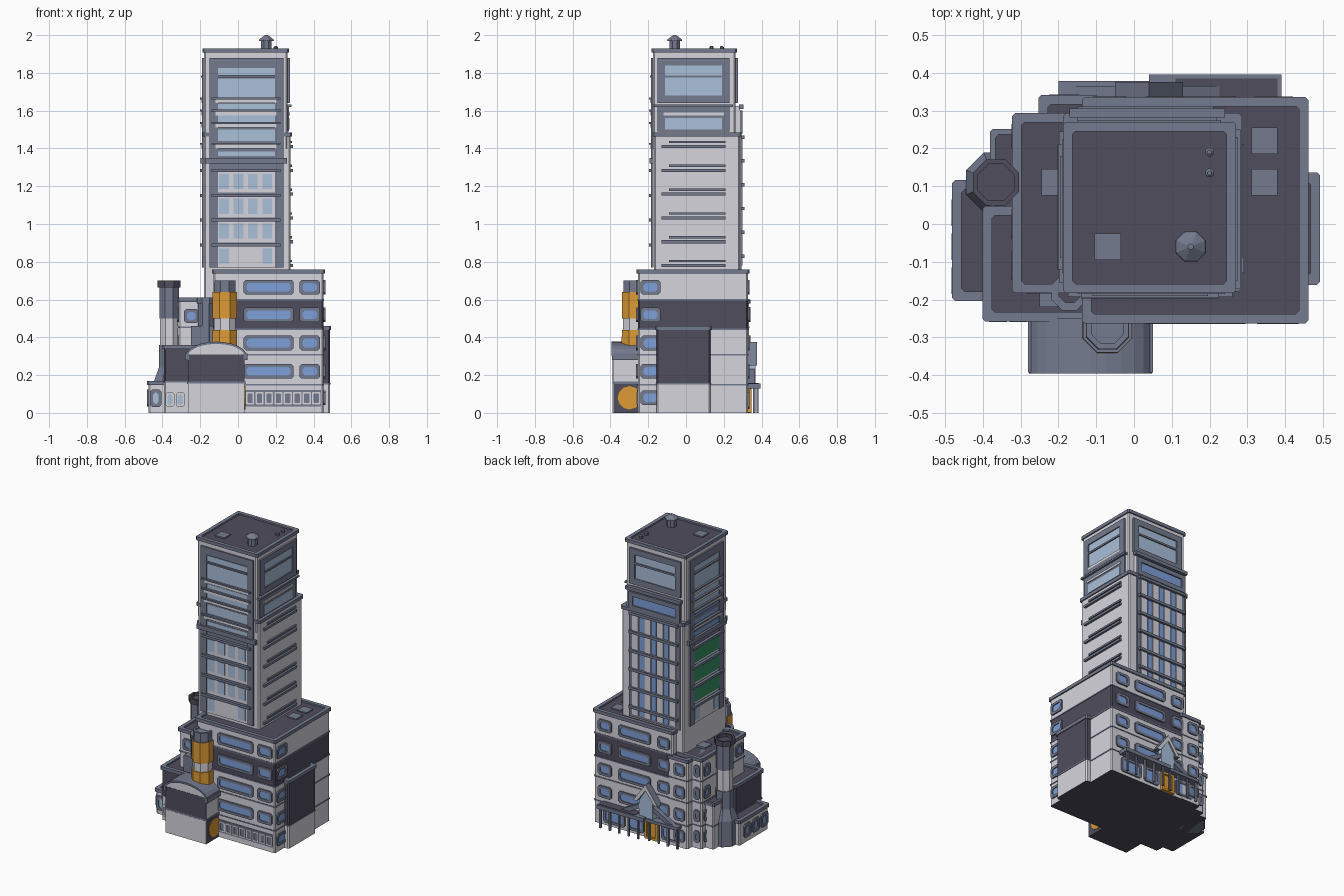
import bpy, bmesh, math
from mathutils import Vector

if "Cube" in bpy.data.objects:
    bpy.data.objects.remove(bpy.data.objects["Cube"])

# Palette
PALETTE = {"pale_wall": "D5D4DD", "slate_trim": "747A8E", "dark_panel": "514E5E",
           "orange_paint": "DC9A38", "blue_glass": "7D9ED8", "pale_glass": "A8BED8",
           "green_glass": "389066"}
LIGHT, TRIM, DARK, ORANGE, BLUE, PALE, GREEN = range(len(PALETTE))
MATS = []
for label, code in PALETTE.items():
    rgb = [(int(code[i:i + 2], 16) / 255) ** 2.2 for i in (0, 2, 4)] + [1]
    m = bpy.data.materials.new(label)
    m.use_nodes = True
    m.diffuse_color = rgb
    m.node_tree.nodes["Principled BSDF"].inputs["Base Color"].default_value = rgb
    MATS.append(m)


class Part:
    """Collects closed lofted solids into one object."""

    def __init__(self, name):
        self.name, self.bm = name, bmesh.new()

    def loft(self, rings, mats, end=None, start=None):
        vs = [[self.bm.verts.new(p) for p in r] for r in rings]
        n = len(vs[0])
        for a, b, mat in zip(vs, vs[1:], mats):
            for i in range(n):
                j = (i + 1) % n
                self.bm.faces.new((a[i], a[j], b[j], b[i])).material_index = mat
        self.bm.faces.new(vs[0]).material_index = mats[0] if start is None else start
        self.bm.faces.new(vs[-1]).material_index = mats[-1] if end is None else end

    def box(self, x0, x1, y0, y1, z0, z1, mat, top=None):
        rect = outline(x0, x1, y0, y1, 0)
        self.loft([[(x, y, z) for x, y in rect] for z in (z0, z1)], [mat], top)

    def block(self, x0, x1, y0, y1, bands, lip=0.008, rim=0.025):
        """Walls in coloured bands, ledges between them, rimmed recessed roof."""
        def ring(g, z):
            return [(x, y, z) for x, y in outline(x0 - g, x1 + g, y0 - g, y1 + g, 0.008)]
        z0, top = bands[0][0], bands[-1][0]
        for z1, mat in bands[1:]:
            self.loft([ring(0, z0), ring(0, min(z1, top - 0.006))], [mat], DARK, DARK)
            z0 = z1
            if z1 != top:
                self.loft([ring(0.003, z1 - 0.005), ring(0.003, z1 + 0.003)], [TRIM])
        self.loft([ring(lip, top - 0.012), ring(lip, top + 0.01), ring(lip - rim, top + 0.01),
                   ring(lip - rim, top)], [TRIM] * 3, DARK)

    def lathe(self, cx, cy, profile, mats, n=8):
        self.loft([[(cx + r * math.cos((i + .5) * math.tau / n),
                     cy + r * math.sin((i + .5) * math.tau / n), z) for i in range(n)]
                   for r, z in profile], mats)

    def plate(self, face, u0, u1, z0, z1, d, mat, d0=-0.004):
        rect = outline(u0, u1, z0, z1, 0)
        self.loft([[place(face, u, z, h) for u, z in rect] for h in (d0, d)], [mat])

    def window(self, face, u0, u1, z0, z1, glass=BLUE, frame=TRIM, t=0.016, d=0.009, c=0.012):
        def ring(g, h):
            return [place(face, u, z, h) for u, z in outline(u0 + g, u1 - g, z0 + g, z1 - g, c)]
        self.loft([ring(0, -0.004), ring(0, d), ring(t, d), ring(t, d * 0.4)], [frame] * 3, glass)

    def done(self):
        bmesh.ops.recalc_face_normals(self.bm, faces=self.bm.faces)
        mesh = bpy.data.meshes.new(self.name)
        self.bm.to_mesh(mesh)
        self.bm.free()
        for m in MATS:
            mesh.materials.append(m)
        bpy.context.collection.objects.link(bpy.data.objects.new(self.name, mesh))


def outline(a0, a1, b0, b1, c):
    """Rectangle, with cut corners when c is set."""
    if not c:
        return [(a0, b0), (a1, b0), (a1, b1), (a0, b1)]
    return [(a0 + c, b0), (a1 - c, b0), (a1, b0 + c), (a1, b1 - c),
            (a1 - c, b1), (a0 + c, b1), (a0, b1 - c), (a0, b0 + c)]


def place(face, u, z, d):
    side, off = face
    return Vector({"front": (u, off - d, z), "back": (u, off + d, z),
                   "east": (off + d, u, z), "west": (off - d, u, z)}[side])


FLOORS = [0.22, 0.37, 0.52, 0.665]

# Main podium with its banded floors
p = Part("podium")
p.block(-0.13, 0.453, -0.255, 0.328, [(0, 0), (0.15, LIGHT), (0.31, LIGHT), (0.445, LIGHT),
                                      (0.6, DARK), (0.75, LIGHT)])
for y in (0.11, 0.22):
    p.box(0.31, 0.38, y - 0.035, y + 0.035, 0.74, 0.757, TRIM)
p.done()

p = Part("podium_windows")
front, back, east = ("front", -0.255), ("back", 0.328), ("east", 0.453)
for z in FLOORS:
    for u0, u1 in ((0.03, 0.295), (0.325, 0.435)):
        p.window(front, u0, u1, z - 0.039, z + 0.039)
    for u0, u1 in ((0.32, 0.42), (0.03, 0.27), (-0.11, -0.02)):
        p.window(back, u0, u1, z - 0.039, z + 0.039)
for z in [0.08] + FLOORS:
    p.window(east, -0.24, -0.135, z - 0.039, z + 0.039)
p.plate(front, 0.035, 0.44, 0.035, 0.12, 0.004, TRIM)
for i in range(8):
    u = 0.042 + i * 0.05
    p.window(front, u, u + 0.044, 0.045, 0.11, PALE, LIGHT, 0.008, 0.008, 0.003)
p.done()

# Dark side annex
p = Part("east_annex")
p.block(0.44, 0.486, -0.155, 0.13, [(0, 0), (0.155, LIGHT), (0.45, DARK)], 0.006, 0.025)
p.done()

# Stepped west wings
p = Part("west_wings")
p.block(-0.315, -0.1, -0.175, 0.285, [(0, 0), (0.155, LIGHT), (0.31, LIGHT), (0.455, LIGHT), (0.6, LIGHT)])
p.block(-0.245, -0.1, 0.1, 0.333, [(0, 0), (0.155, LIGHT), (0.31, LIGHT), (0.455, LIGHT), (0.59, LIGHT)])
p.block(-0.393, -0.1, -0.25, 0.04, [(0, 0), (0.165, LIGHT), (0.35, DARK)])
p.block(-0.375, -0.3, 0.0, 0.245, [(0, 0), (0.155, LIGHT), (0.3, LIGHT)], 0.006, 0.015)
p.block(-0.473, -0.3, -0.195, 0.108, [(0, 0), (0.16, LIGHT)])
p.box(-0.245, -0.175, 0.075, 0.145, 0.59, 0.612, TRIM)
p.done()

p = Part("wing_windows")
for z in [0.08] + FLOORS[:3]:
    p.window(("back", 0.333), -0.225, -0.145, z - 0.04, z + 0.04)
    p.window(("back", 0.285), -0.305, -0.26, z - 0.04, z + 0.04)
    p.window(("west", -0.315), 0.2, 0.265, z - 0.04, z + 0.04)
p.window(("front", -0.175), -0.285, -0.21, 0.475, 0.55)
for u in (-0.11, 0.0):
    p.window(("west", -0.315), u - 0.04, u + 0.04, 0.48, 0.56)
for i in range(3):
    u = -0.15 + i * 0.09
    p.window(("west", -0.473), u - 0.035, u + 0.035, 0.035, 0.125)
p.window(("front", -0.195), -0.465, -0.405, 0.03, 0.125, PALE)
for u in (-0.36, -0.305):
    p.window(("front", -0.25), u - 0.024, u + 0.024, 0.03, 0.11, PALE, LIGHT, 0.01)
p.done()

# Vaulted hall on the front
p = Part("vaulted_hall")
p.box(-0.265, 0.035, -0.385, -0.24, 0, 0.16, DARK)
p.box(-0.265, 0.035, -0.385, -0.24, 0.16, 0.3, LIGHT)
hall = ("front", -0.385)
p.plate(hall, -0.265, 0.035, 0, 0.155, 0.004, LIGHT)
p.plate(hall, -0.265, 0.035, 0.165, 0.31, 0.004, DARK)
for u in (-0.27, 0.04):
    p.box(u - 0.01, u + 0.01, -0.393, -0.24, 0.28, 0.315, TRIM)
p.box(-0.27, 0.04, -0.388, -0.24, 0.154, 0.166, TRIM)
for grow, y0, mat in ((0, -0.388, LIGHT), (0.012, -0.395, TRIM)):
    arc = [(math.cos(k * math.pi / 12), math.sin(k * math.pi / 12)) for k in range(13)]
    outer = [(-0.115 + (0.15 + grow) * c, 0.3 + (0.065 + grow) * s) for c, s in arc]
    if grow:
        outer += [(-0.115 + 0.15 * c, 0.3 + 0.065 * s) for c, s in reversed(arc)]
    p.loft([[(x, y, z) for x, z in outer] for y in (y0, -0.25)], [mat])
disc = [(math.cos(k * math.tau / 12), math.sin(k * math.tau / 12)) for k in range(12)]
p.loft([[(x, -0.3 + 0.062 * c, 0.08 + 0.062 * s) for c, s in disc] for x in (0.03, 0.039)], [ORANGE])
p.done()

# Chimneys and round stair bay
p = Part("orange_chimney")
p.lathe(-0.07, -0.275, [(0.072, 0.3), (0.07, 0.44), (0.062, 0.44), (0.062, 0.5), (0.07, 0.5),
                        (0.07, 0.64), (0.062, 0.64), (0.06, 0.7), (0.045, 0.7), (0.045, 0.69)],
        [ORANGE, ORANGE, LIGHT, ORANGE, ORANGE] + [TRIM] * 4)
p.done()
p = Part("west_chimney")
p.lathe(-0.365, 0.11, [(0.085, 0), (0.085, 0.17), (0.058, 0.24), (0.058, 0.36), (0.052, 0.36), (0.052, 0.5),
                       (0.056, 0.5), (0.056, 0.665), (0.066, 0.665), (0.066, 0.7), (0.052, 0.7), (0.052, 0.68)],
        [TRIM] * 4 + [LIGHT] + [TRIM] * 2 + [DARK] * 4)
p.done()
p = Part("stair_bay")
p.lathe(-0.17, -0.18, [(0.045, 0.3), (0.045, 0.58), (0.052, 0.58), (0.052, 0.61), (0.03, 0.61), (0.03, 0.6)],
        [TRIM] * 4 + [DARK])
p.box(-0.25, -0.13, -0.22, -0.15, 0.3, 0.46, TRIM)
p.done()

# Tower shaft
p = Part("tower")
p.block(-0.18, 0.277, -0.17, 0.285, [(0.55, 0), (1.475, LIGHT)])
p.block(-0.18, 0.262, -0.175, 0.262, [(1.4, 0), (1.92, LIGHT)])
p.box(-0.15, 0.22, 0.2, 0.285, 1.45, 1.625, LIGHT, TRIM)
p.box(-0.105, -0.035, -0.095, -0.025, 1.91, 1.928, TRIM)
p.done()

# Tall glazed faces of the tower
p = Part("tower_windows")
for face, u0, u1, low in ((("front", -0.175), -0.15, 0.24, PALE), (("west", -0.18), -0.13, 0.225, BLUE)):
    a, b = u0 + 0.04, u1 - 0.045
    for u in (u0, b):
        p.plate(face, u, u + u1 - b, 0.77, 1.88, 0.01, TRIM)
    p.plate(face, u0, u1, 1.83, 1.88, 0.01, TRIM)
    p.plate(face, a, b, 0.77, 1.84, 0.003, TRIM)
    for z0, z1 in ((1.36, 1.385), (1.44, 1.5), (1.54, 1.575), (1.6, 1.635), (1.67, 1.77), (1.79, 1.825)):
        p.plate(face, a, b, z0, z1, 0.006, PALE if z0 > 1.5 else low)
    for z in (1.41, 1.52, 1.585, 1.65):
        p.plate(face, a - 0.01, b + 0.01, z - 0.01, z + 0.01, 0.012, LIGHT)
        p.plate(face, a - 0.03, b + 0.03, z + 0.01, z + 0.02, 0.02, TRIM)
    p.plate(face, u0 - 0.025, u1 + 0.02, 1.32, 1.35, 0.018, TRIM)
    p.plate(face, a, b, 1.775, 1.785, 0.015, TRIM)
    for i in range(4):
        z = 0.77 + i * 0.132
        p.plate(face, a, b, z, z + 0.11, 0.005, LIGHT)
        p.plate(face, a - 0.03, b + 0.03, z + 0.11, z + 0.126, 0.022, TRIM)
        if face[0] == "west" and i:
            p.plate(face, a, b, z + 0.012, z + 0.11, 0.008, GREEN)
            continue
        for k in range(4) if i else (0, 3):
            u = a + 0.01 + k * (b - a) / 4
            p.plate(face, u, u + 0.052, z + 0.02, z + 0.1, 0.008, PALE)
for face in (("east", 0.262), ("back", 0.262)):
    p.window(face, -0.15, 0.23, 1.64, 1.88, PALE, TRIM, 0.04, 0.012, 0.001)
    p.plate(face, -0.11, 0.19, 1.775, 1.787, 0.012, TRIM)
    p.plate(face, -0.11, 0.19, 1.665, 1.68, 0.012, LIGHT)
side = ("east", 0.262)
p.plate(side, -0.15, 0.23, 1.49, 1.62, 0.008, TRIM)
p.plate(side, -0.11, 0.19, 1.5, 1.56, 0.011, PALE)
p.plate(side, -0.12, 0.2, 1.575, 1.59, 0.014, LIGHT)
p.plate(side, -0.17, 0.25, 1.62, 1.632, 0.02, TRIM)
p.done()

# Horizontal fins on the blank east wall
p = Part("tower_fins")
for i in range(6):
    z = 0.78 + i * 0.126
    p.plate(("east", 0.277), -0.13, 0.21, z - 0.008, z + 0.008, 0.014, TRIM)
    p.plate(("east", 0.277), -0.09, 0.21, z + 0.018, z + 0.03, 0.01, TRIM)
p.done()

# Rear bay with pilasters
p = Part("tower_rear_bay")
rear = ("back", 0.285)
p.plate(rear, -0.16, 0.22, 0.76, 1.485, 0.008, TRIM)
p.plate(rear, -0.17, 0.24, 1.61, 1.632, 0.02, TRIM)
p.window(rear, -0.16, 0.22, 1.48, 1.6, BLUE, TRIM, 0.03, 0.014, 0.001)
for i in range(4):
    u = -0.13 + i * 0.092
    p.plate(rear, u, u + 0.045, 0.78, 1.45, 0.014, LIGHT)
    if i < 3:
        p.plate(rear, u + 0.053, u + 0.084, 0.78, 1.45, 0.01, BLUE)
for i in range(6):
    z = 0.83 + i * 0.126
    p.plate(rear, -0.15, 0.21, z - 0.009, z + 0.009, 0.026, TRIM)
p.done()

# Rooftop vents
p = Part("roof_vents")
p.lathe(0.15, -0.06, [(0.03, 1.9), (0.03, 1.97), (0.043, 1.97), (0.04, 1.978), (0.008, 2.0)], [TRIM] * 4)
for y in (0.135, 0.19):
    p.lathe(0.2, y, [(0.012, 1.9), (0.012, 1.937), (0.006, 1.942)], [TRIM] * 2)
p.done()

# Rear entrance: canopy, posts, gable and door
p = Part("rear_entrance")
p.box(0.04, 0.39, 0.32, 0.395, 0.13, 0.155, TRIM)
p.box(0.11, 0.38, 0.325, 0.385, 0.15, 0.158, DARK)
p.box(-0.2, 0.04, 0.32, 0.378, 0.13, 0.15, TRIM)
for i in range(9):
    u = -0.19 + i * 0.07
    y = 0.385 if u > 0.04 else 0.368
    p.box(u - 0.006, u + 0.006, y - 0.012, y, 0, 0.135, TRIM)
for u0, u1 in ((-0.19, -0.05), (0.08, 0.2), (0.22, 0.38)):
    p.window(back, u0, u1, 0.02, 0.12)
p.window(back, -0.03, 0.065, 0, 0.128, ORANGE, ORANGE, 0.015, 0.02, 0.001)
for half, z0, z1, t, y, face in ((0.2, 0.15, 0.26, 0.03, 0.365, TRIM), (0.09, 0.25, 0.375, 0.04, 0.375, LIGHT)):
    for s in (-1, 1):
        bar = [(0.04 + s * half, z0), (0.04, z1), (0.04, z1 - t), (0.04 + s * half * 0.7, z0)]
        p.loft([[(x, v, z) for x, z in bar] for v in (0.32, y)], [TRIM], face)
pane = [(-0.01, 0.15), (0.09, 0.15), (0.09, 0.26), (0.04, 0.335), (-0.01, 0.26)]
p.loft([[(x, y, z) for x, z in pane] for y in (0.32, 0.368)], [PALE])
p.done()
